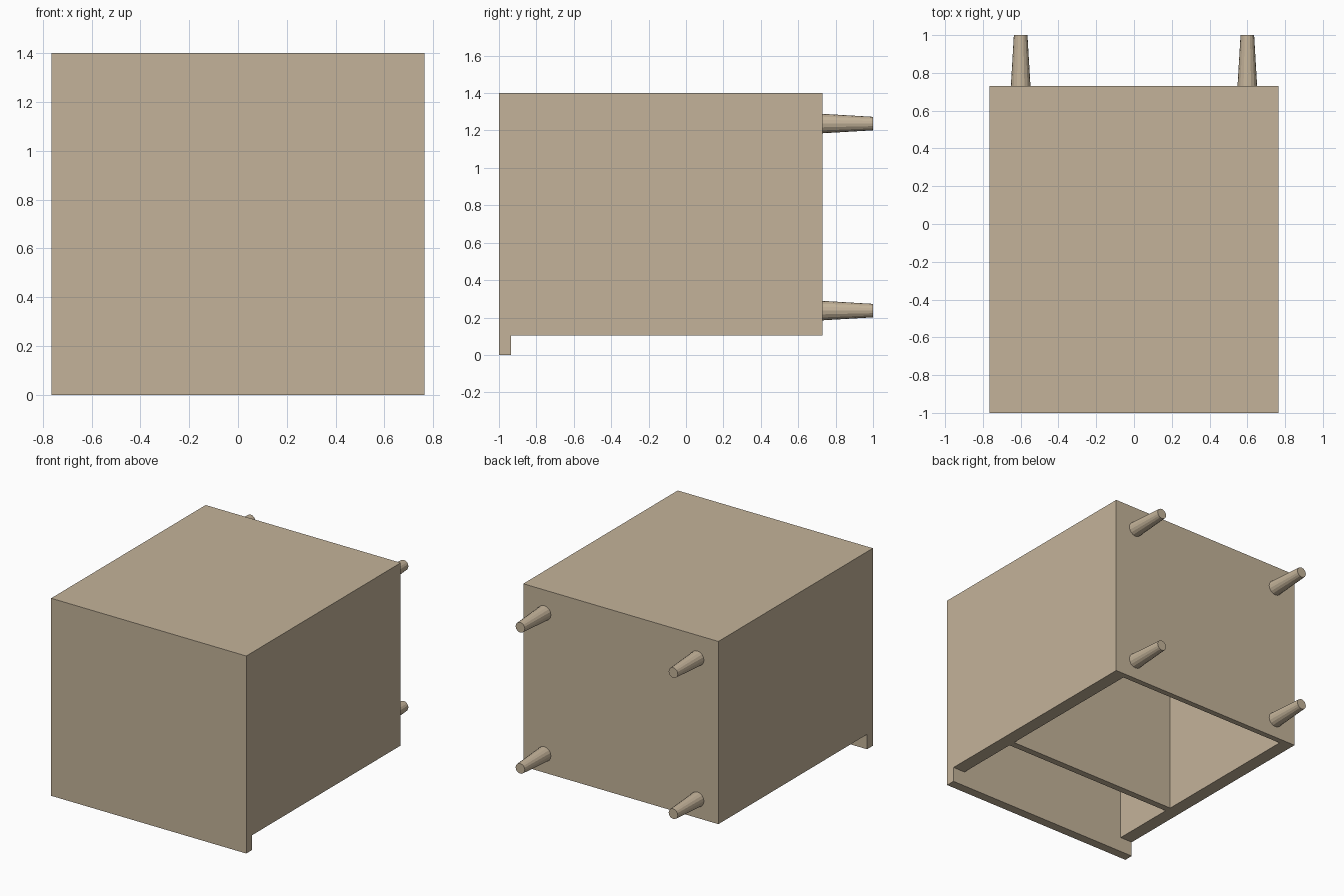
import bpy, bmesh
from math import radians
from mathutils import Matrix, Vector

if "Cube" in bpy.data.objects:
    bpy.data.objects.remove(bpy.data.objects["Cube"])

HALF_W = 0.765      # half width of the case
TOP_Y, LIP_Y, BASE_Y = -1.0, -0.935, 0.73
OPEN_Z, BACK_Z = 0.105, 1.4


def extrude_profile(name, profile, x0, x1):
    """Extrude a closed (y, z) profile along x."""
    bm = bmesh.new()
    face = bm.faces.new([bm.verts.new((x0, y, z)) for y, z in profile])
    ext = bmesh.ops.extrude_face_region(bm, geom=[face])
    verts = [g for g in ext["geom"] if isinstance(g, bmesh.types.BMVert)]
    bmesh.ops.translate(bm, verts=verts, vec=(x1 - x0, 0, 0))
    bmesh.ops.recalc_face_normals(bm, faces=bm.faces)
    return link(name, bm)


def link(name, bm):
    me = bpy.data.meshes.new(name)
    bm.to_mesh(me)
    bm.free()
    ob = bpy.data.objects.new(name, me)
    bpy.context.collection.objects.link(ob)
    return ob


wood = bpy.data.materials.new("wood")
wood.diffuse_color = (0.55, 0.45, 0.32, 1)
wood.use_nodes = True
wood.node_tree.nodes["Principled BSDF"].inputs["Base Color"].default_value = wood.diffuse_color

# Case lying on its back panel's opposite side, with an overhanging top board
case = extrude_profile("cabinet_case", [
    (TOP_Y, 0), (LIP_Y, 0), (LIP_Y, OPEN_Z),
    (BASE_Y, OPEN_Z), (BASE_Y, BACK_Z), (TOP_Y, BACK_Z)], -HALF_W, HALF_W)
case.data.materials.append(wood)

# Two open compartments, leaving side walls, a shelf and a back panel
for name, y0, y1 in (("upper_compartment_cutter", LIP_Y, -0.475),
                     ("lower_compartment_cutter", -0.428, 0.69)):
    cutter = extrude_profile(name, [(y0, -0.2), (y1, -0.2), (y1, 1.355), (y0, 1.355)],
                             -0.67, 0.67)
    cutter.hide_render = True
    cutter.hide_set(True)
    mod = case.modifiers.new(name, "BOOLEAN")
    mod.operation = "DIFFERENCE"
    mod.solver = "EXACT"
    mod.object = cutter

# Four tapered legs
for x, side in ((-0.6, "left"), (0.6, "right")):
    for z, pos in ((0.237, "front"), (1.237, "rear")):
        bm = bmesh.new()
        bmesh.ops.create_cone(
            bm, cap_ends=True, segments=16, radius1=0.052, radius2=0.036,
            depth=1.0 - BASE_Y,
            matrix=Matrix.Translation(Vector((x, (1.0 + BASE_Y) / 2, z)))
            @ Matrix.Rotation(radians(-90), 4, "X"))
        leg = link(f"{pos}_{side}_leg", bm)
        leg.data.materials.append(wood)
